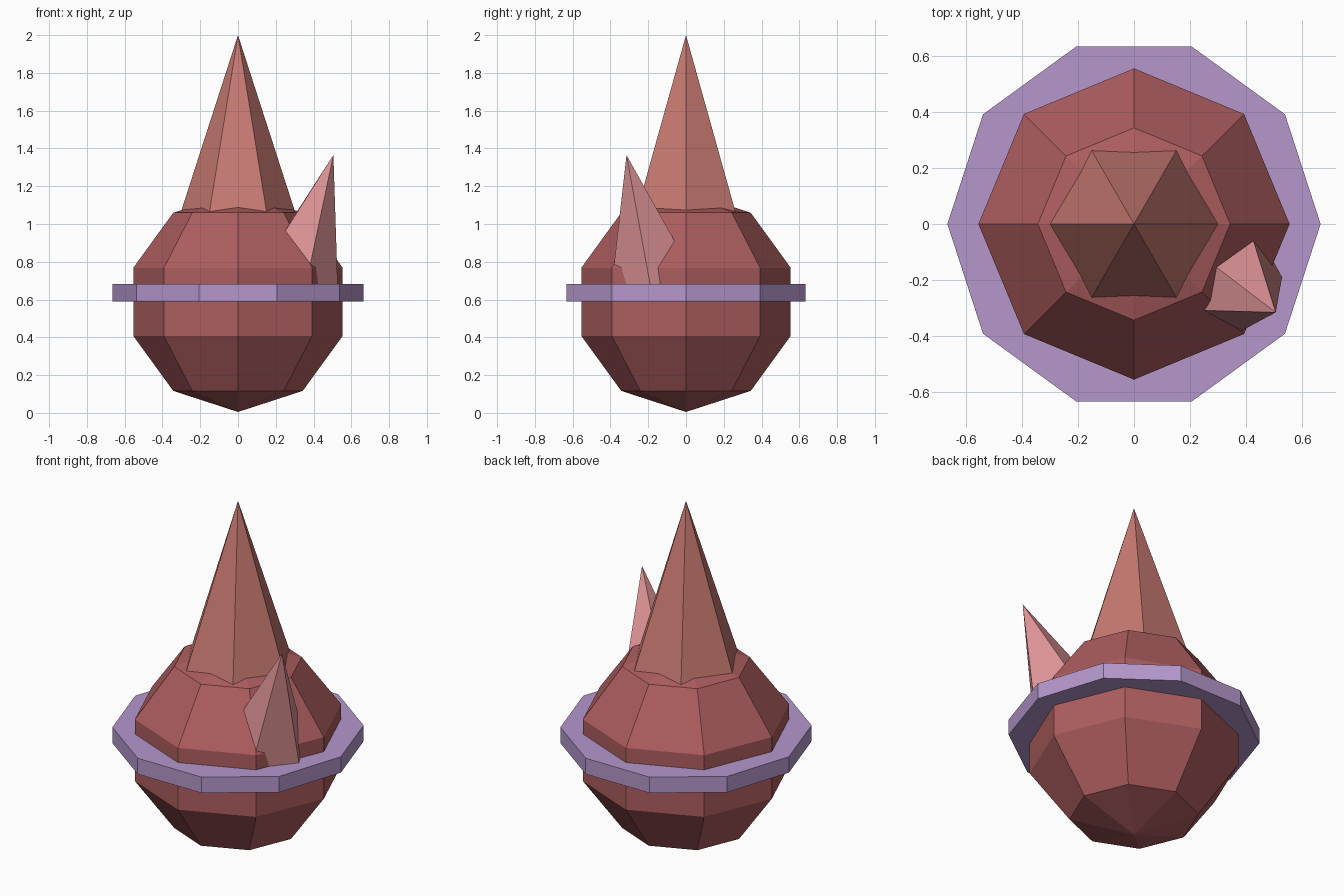
import bpy, bmesh
from math import sin, cos, pi, tan, radians
from mathutils import Matrix, Vector

if "Cube" in bpy.data.objects:
    bpy.data.objects.remove(bpy.data.objects["Cube"])


def lathe(name, profile, sides, color, matrix=Matrix()):
    """Spin a bottom-to-top (radius, z) profile; radius 0 makes a pole."""
    bm = bmesh.new()
    rings = []
    for r, z in profile:
        n = sides if r else 1
        rings.append([bm.verts.new((r * cos(2 * pi * i / sides), r * sin(2 * pi * i / sides), z))
                      for i in range(n)])
    for low, high in zip(rings, rings[1:]):
        for i in range(sides):
            a, b = low[i % len(low)], low[(i + 1) % len(low)]
            c, d = high[(i + 1) % len(high)], high[i % len(high)]
            bm.faces.new(list(dict.fromkeys((a, b, c, d))))
    # flat caps on open ends
    for ring in (rings[0], rings[-1]):
        if len(ring) > 1:
            bm.faces.new(ring)
    bm.transform(matrix)
    bmesh.ops.recalc_face_normals(bm, faces=bm.faces)
    mesh = bpy.data.meshes.new(name)
    bm.to_mesh(mesh)
    bm.free()
    mat = bpy.data.materials.new(name + "_color")
    mat.diffuse_color = (*color, 1)
    mat.use_nodes = True
    mat.node_tree.nodes["Principled BSDF"].inputs["Base Color"].default_value = mat.diffuse_color
    mesh.materials.append(mat)
    obj = bpy.data.objects.new(name, mesh)
    bpy.context.collection.objects.link(obj)
    return obj


# Faceted round body
R, CZ = 0.583, 0.588
body = [(R * sin(pi * k / 5) if 0 < k < 5 else 0, CZ - R * cos(pi * k / 5)) for k in range(6)]
lathe("body", body, 8, (0.42, 0.11, 0.115))

# Ten-sided belt around the middle
lathe("belt", [(0.665, 0.59), (0.665, 0.683)], 10, (0.46, 0.31, 0.60))

# Tall central spike, base sunk into the body
lathe("main_spike", [(0.323, 1.0), (0, 2.0)], 6, (0.57, 0.19, 0.165))

# Small leaning side spike: aim the axis at its tip, then turn one edge inward
tip = Vector((0.505, -0.315, 1.365))
up = Vector((0.287, -0.2004, 0.9367)).normalized()
edge = Vector((-0.5, 0.381, -0.7786))
x = (edge - up * edge.dot(up)).normalized()
y = up.cross(x)
place = Matrix.Translation(tip) @ Matrix((x, y, up)).transposed().to_4x4()
depth = 0.7
lathe("side_spike", [(depth * tan(radians(18.6)), -depth), (0, 0)], 5, (0.75, 0.30, 0.31), place)
